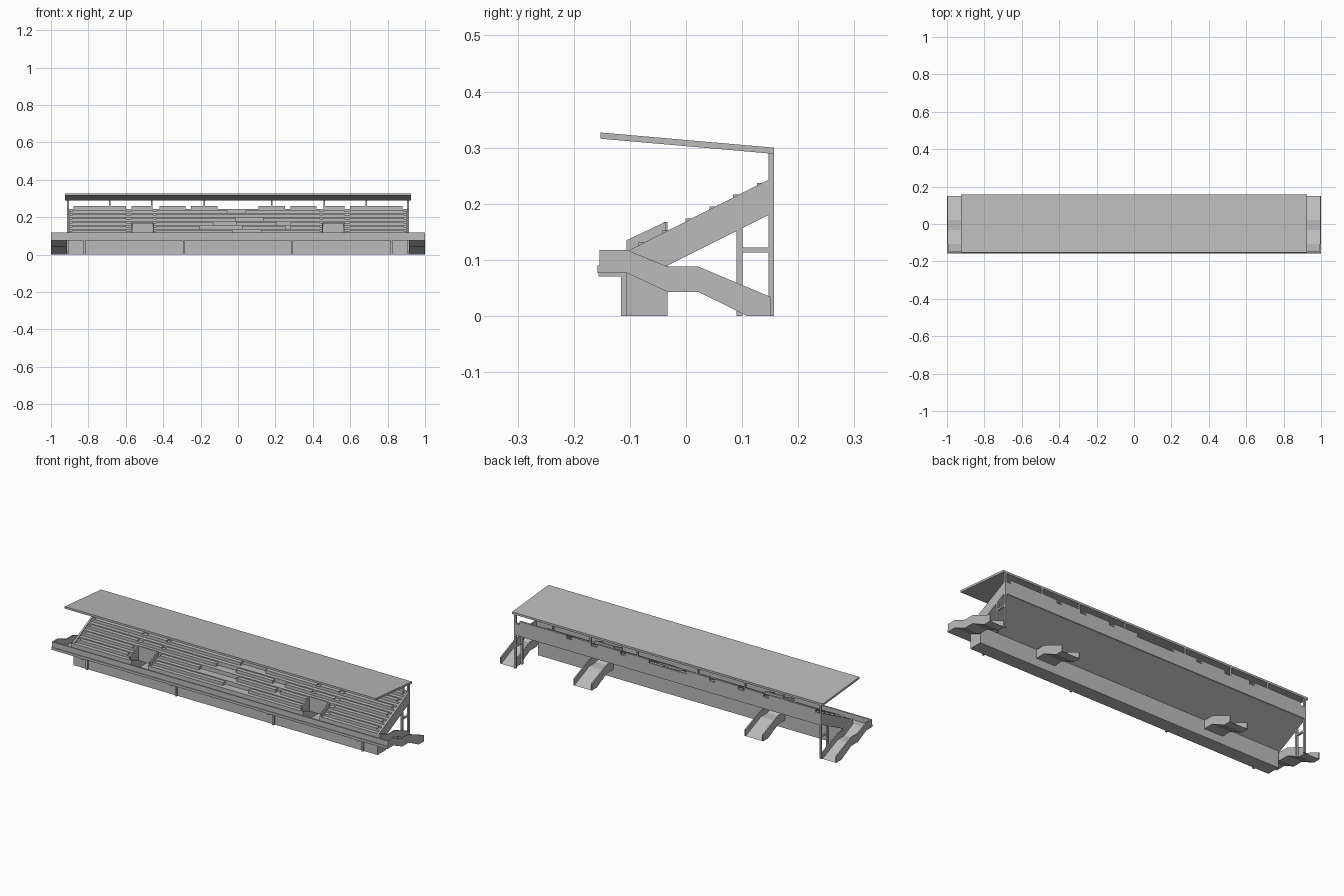
import bpy, bmesh, random

random.seed(4)
SHIFT = 0.004          # centres the depth on y = 0
RUN, RISE = 0.0422, 0.0213
ROWS = 6
FRONT, FOOT = -0.11, 0.115
VOM = (0.455, 0.565)   # passage through the seating

if "Cube" in bpy.data.objects:
    bpy.data.objects.remove(bpy.data.objects["Cube"])

grey = bpy.data.materials.new("concrete_grey")
grey.use_nodes = True
grey.diffuse_color = (0.5, 0.5, 0.5, 1)
grey.node_tree.nodes["Principled BSDF"].inputs["Base Color"].default_value = (0.5, 0.5, 0.5, 1)


def extrude(name, profile, spans):
    """Extrude one (y, z) profile along each x span into a single object."""
    bm = bmesh.new()
    for x0, x1 in spans:
        a = [bm.verts.new((x0, y + SHIFT, z)) for y, z in profile]
        b = [bm.verts.new((x1, y + SHIFT, z)) for y, z in profile]
        bm.faces.new(a)
        bm.faces.new(b[::-1])
        for i in range(len(a)):
            j = (i + 1) % len(a)
            bm.faces.new((a[j], a[i], b[i], b[j]))
    bmesh.ops.recalc_face_normals(bm, faces=bm.faces)
    mesh = bpy.data.meshes.new(name)
    bm.to_mesh(mesh)
    bm.free()
    mesh.materials.append(grey)
    obj = bpy.data.objects.new(name, mesh)
    bpy.context.collection.objects.link(obj)
    return obj


def rect(y0, y1, z0, z1):
    return [(y0, z0), (y1, z0), (y1, z1), (y0, z1)]


def both(*spans):
    """The given spans plus their mirror images."""
    return list(spans) + [(-b, -a) for a, b in spans]


def posts(centres, half=0.005):
    return [(s * c - half, s * c + half) for c in centres for s in (-1, 1)]


def steps(first):
    pts = []
    for k in range(first, ROWS):
        y, z = FRONT + k * RUN, FOOT + k * RISE
        pts += [(y, z), (y + RUN, z)]
    return pts


# Stepped seating on its base, left open at the two passages
full = [(FRONT, 0)] + steps(0) + [(0.143, 0.18), (-0.037, 0.09), (-0.037, 0)]
v0, v1 = VOM
extrude("seating_terrace", full, both((v1, 0.905)) + [(-v0, v0)])
upper = [(-0.037, 0.09), (-0.037, FOOT + RISE), (FRONT + 2 * RUN, FOOT + RISE)]
extrude("terrace_over_passage", upper + steps(2) + [(0.143, 0.18)], both(VOM))
extrude("base_under_passage",
        [(FRONT, 0), (FRONT, 0.077), (-0.037, 0.043), (-0.037, 0)], both(VOM))

# Sloping end walls and back beam
extrude("end_wall", [(FRONT, 0.115), (0.143, 0.243), (0.143, 0.18), (-0.037, 0.09),
                     (FRONT, 0.09)], both((0.903, 0.913)))
extrude("back_beam", rect(0.143, 0.153, 0.18, 0.243), [(-0.913, 0.913)])

# Half-height steps in the aisles
aisles = both((0.57, 0.6), (0.435, 0.455), (0.885, 0.903))
for k in range(ROWS):
    y, z = FRONT + (k + 0.5) * RUN, FOOT + k * RISE
    extrude("aisle_step", rect(y, y + RUN / 2, z, z + RISE / 2), aisles)

# Benches, broken up in the middle block
for k in range(ROWS):
    spans = both((0.6, 0.885), (0.28, 0.435))
    if k > 1:
        spans += both((0.455, 0.57))
    x = -0.28
    while x < 0.26:
        end = min(x + random.uniform(0.06, 0.16), 0.28)
        if random.random() < 0.65:
            spans.append((x, end))
        x = end
    y, z = FRONT + (k + 0.5) * RUN, FOOT + k * RISE
    extrude("bench_row", rect(y, y + RUN / 2, z, z + 0.016), spans)
extrude("top_bench", rect(0.143, 0.153, 0.243, 0.26),
        both((0.6, 0.88), (0.46, 0.57), (0.28, 0.42), (0.11, 0.25)))

# Walls around the passage openings
extrude("passage_side_wall", [(FRONT, 0.05), (FRONT, 0.135), (-0.04, 0.168), (-0.04, 0.05)],
        both((v0 - 0.006, v0), (v1, v1 + 0.006)))
extrude("passage_head_wall", rect(-0.044, -0.037, 0.09, 0.168), both(VOM))

# Front walkway with parapet
extrude("walkway_floor", rect(-0.162, FRONT, 0.077, 0.09), [(-1, 1)])
extrude("walkway_parapet", rect(-0.158, -0.15, 0.09, 0.118), [(-1, 1)])
extrude("walkway_end_parapet", rect(-0.158, FRONT, 0.09, 0.118), both((0.992, 1)))
extrude("walkway_bracket", rect(-0.16, FRONT, 0.07, 0.077), posts((0.29, 0.82)))
extrude("front_pilaster", rect(-0.12, FRONT, 0, 0.077), posts((0.29, 0.82)))

# Sloping stair flights with side parapets, at the ends and in the passages
under = [(0.105, 0), (0.018, 0.043), (-0.037, 0.043), (FRONT, 0.077)]
flight = [(FRONT, 0.09), (-0.037, 0.055), (0.018, 0.055), (0.147, 0)]
rail = [(FRONT, 0.118), (-0.037, 0.088), (0.018, 0.088), (0.147, 0.034), (0.147, 0)]
extrude("stair_flight", flight + under, both((0.913, 1), VOM))
extrude("stair_parapet", rail + under,
        both((0.913, 0.919), (0.994, 1), (v0, v0 + 0.006), (v1 - 0.006, v1)))

# End frames and roof posts
extrude("end_column", rect(0.143, 0.153, 0, 0.292), posts((0.908,)))
extrude("inner_end_column", rect(0.086, 0.097, 0, 0.155), posts((0.908,)))
extrude("end_brace", rect(0.097, 0.143, 0.113, 0.122), posts((0.908,)))
extrude("roof_post", rect(0.143, 0.153, 0.24, 0.292), posts((0.18, 0.46, 0.685), 0.004))

# Sloping roof slab
extrude("roof", [(-0.156, 0.316), (-0.156, 0.327), (0.153, 0.3), (0.153, 0.289)],
        [(-0.925, 0.925)])
